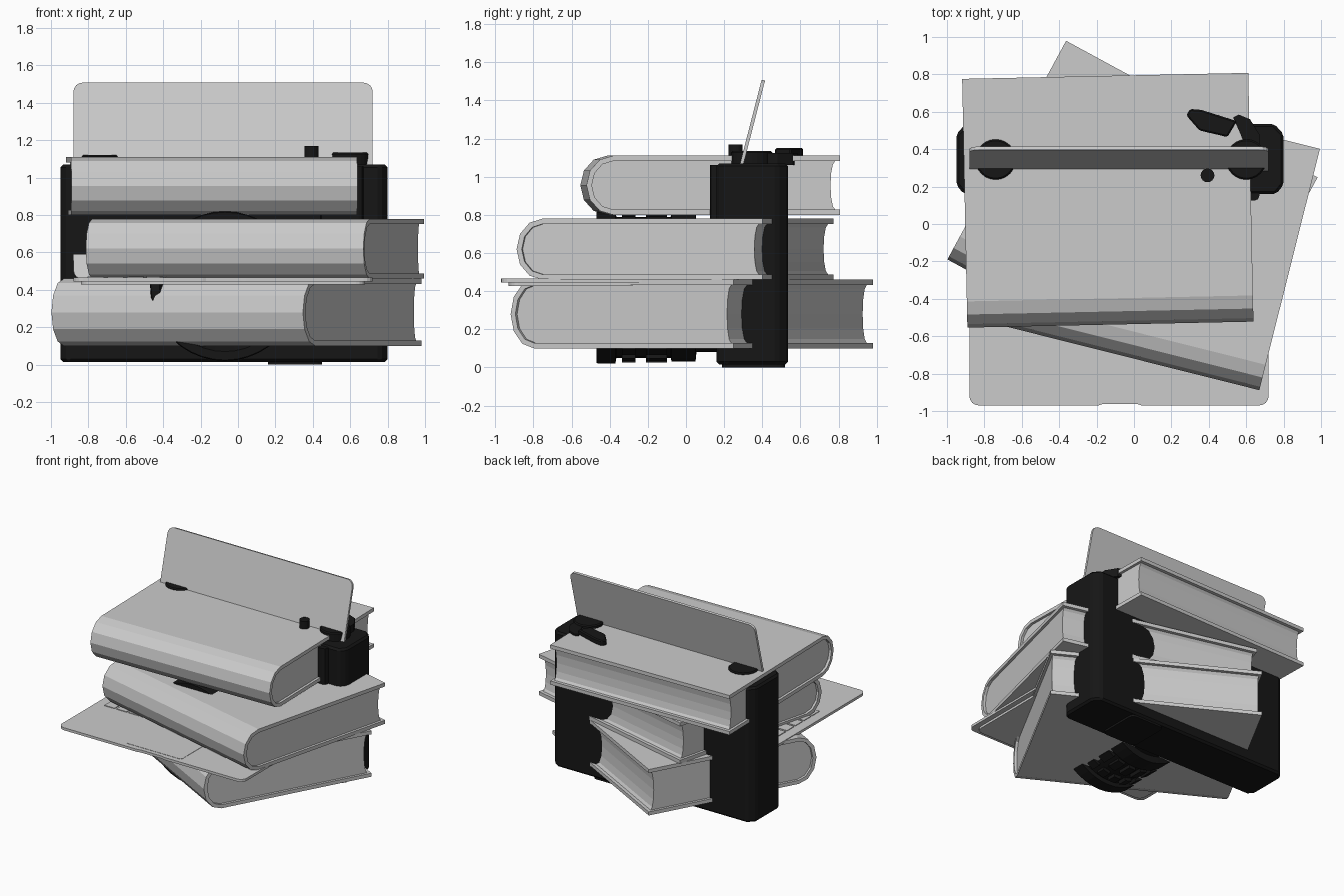
import bpy, bmesh
from math import sin, cos, pi, radians, atan2
from mathutils import Matrix

if "Cube" in bpy.data.objects:
    bpy.data.objects.remove(bpy.data.objects["Cube"])

black = bpy.data.materials.new("black")
black.diffuse_color = (0.008, 0.008, 0.008, 1)
black.use_nodes = True
black.node_tree.nodes["Principled BSDF"].inputs["Base Color"].default_value = black.diffuse_color


def finish(name, bm, mat=None):
    bmesh.ops.recalc_face_normals(bm, faces=bm.faces)
    me = bpy.data.meshes.new(name)
    bm.to_mesh(me)
    bm.free()
    ob = bpy.data.objects.new(name, me)
    bpy.context.collection.objects.link(ob)
    if mat:
        me.materials.append(mat)
    return ob


def prism(name, pts, a, b, axis="z", mat=None, bevel=0):
    """Extrude a 2D outline from a to b along an axis."""
    put = {"x": lambda u, v, w: (w, u, v), "y": lambda u, v, w: (u, w, v),
           "z": lambda u, v, w: (u, v, w)}[axis]
    bm = bmesh.new()
    lo = [bm.verts.new(put(u, v, a)) for u, v in pts]
    hi = [bm.verts.new(put(u, v, b)) for u, v in pts]
    bm.faces.new(lo)
    bm.faces.new(hi[::-1])
    n = len(pts)
    for i in range(n):
        bm.faces.new((lo[i], lo[(i + 1) % n], hi[(i + 1) % n], hi[i]))
    ob = finish(name, bm, mat)
    if bevel:
        m = ob.modifiers.new("bevel", "BEVEL")
        m.width, m.segments, m.limit_method = bevel, 1, "ANGLE"
    return ob


def rounded(x0, x1, y0, y1, r, n=4):
    pts = []
    for k, (cx, cy) in enumerate([(x1 - r, y1 - r), (x0 + r, y1 - r), (x0 + r, y0 + r), (x1 - r, y0 + r)]):
        for i in range(n + 1):
            t = pi / 2 * (k + i / n)
            pts.append((cx + r * cos(t), cy + r * sin(t)))
    return pts


def disc(cx, cy, r, n=24):
    return [(cx + r * cos(2 * pi * i / n), cy + r * sin(2 * pi * i / n)) for i in range(n)]


# Books: C-shaped cover with a faceted spine, and a page block with hollow fore edge
W, D, T = 1.53, 1.33, 0.028


def book(name, x, y, z0, z1, angle):
    h = (z1 - z0) / 2

    def arc(t):
        return [(-D / 2 + 0.14 - (0.14 - t) * sin(pi * i / 6), (h - t) * cos(pi * i / 6)) for i in range(7)]
    outer, inner = arc(0), arc(T)
    cover = [(D / 2, h)] + outer + [(D / 2, -h), (D / 2, -h + T)] + inner[::-1] + [(D / 2, h - T)]
    edge = [(D / 2 - 0.025 - 0.025 * sin(pi * i / 6), (T - h) * cos(pi * i / 6)) for i in range(7)]
    for ob in (prism(name + "_cover", cover, -W / 2, W / 2, "x"),
               prism(name + "_pages", inner + edge, -W / 2 + 0.02, W / 2 - 0.02, "x")):
        ob.location = (x, y, (z0 + z1) / 2)
        ob.rotation_euler.z = radians(angle)


book("bottom_book", -0.008, 0.03, 0.10, 0.46, -28.5)
book("middle_book", 0.09, -0.057, 0.46, 0.78, -14.1)
book("top_book", -0.14, 0.127, 0.80, 1.11, 1.2)

# Laptop: base with thumb notch, trackpad, keys, hinge and tilted screen
base = rounded(-0.88, 0.72, -0.97, 0.14, 0.05)
base[15:15] = [(-0.19, -0.97), (-0.17, -0.963), (0.02, -0.963), (0.04, -0.97)]
prism("laptop_base", base, 0.445, 0.465)
prism("laptop_underside", rounded(-0.84, 0.68, -0.93, 0.12, 0.05), 0.428, 0.446)
prism("trackpad", rounded(-0.32, 0.16, -0.93, -0.6, 0.02), 0.46, 0.467)
bm = bmesh.new()
for r in range(5):
    for c in range(14):
        bmesh.ops.create_cube(bm, size=1, matrix=Matrix.Translation((-0.76 + c * 0.105, -0.46 + r * 0.105, 0.466))
                              @ Matrix.Diagonal((0.088, 0.088, 0.008, 1)))
finish("keyboard_keys", bm)
prism("hinge", disc(0.135, 0.455, 0.014, 12), -0.7, 0.54, "x")
screen = prism("laptop_screen", rounded(-0.88, 0.72, 0, 1.085, 0.05), -0.009, 0.009, "y")
screen.location = (0, 0.135, 0.455)
screen.rotation_euler.x = -atan2(0.27, 1.05)

# Camera body with chamfered ends, front grip and base plate
body = [(-0.95, 0.21), (-0.91, 0.16), (0.76, 0.16), (0.80, 0.21), (0.80, 0.48),
        (0.75, 0.535), (-0.90, 0.535), (-0.95, 0.48)]
prism("camera_body", body, 0.015, 1.07, "z", black, 0.015)
prism("camera_grip", rounded(0.44, 0.67, 0.125, 0.25, 0.025, 2), 0.12, 1.06, "z", black)
prism("camera_base_plate", rounded(0.16, 0.45, 0.19, 0.52, 0.04), 0.0, 0.03, "z", black)

# Camera lens: turned barrel with a recessed front
LX, LZ = -0.07, 0.42
prof = [(0.0, -0.30), (0.20, -0.33), (0.28, -0.36), (0.35, -0.47), (0.395, -0.47), (0.40, -0.46),
        (0.40, -0.37), (0.37, -0.365), (0.37, -0.08), (0.39, -0.075), (0.39, 0.05),
        (0.34, 0.055), (0.34, 0.20), (0.0, 0.20)]
bm = bmesh.new()
vs = [bm.verts.new((r, y, 0)) for r, y in prof]
es = [bm.edges.new(p) for p in zip(vs, vs[1:])]
bmesh.ops.spin(bm, geom=vs + es, cent=(0, 0, 0), axis=(0, 1, 0), angle=2 * pi, steps=40)
bmesh.ops.remove_doubles(bm, verts=bm.verts, dist=1e-4)
bmesh.ops.translate(bm, verts=bm.verts, vec=(LX, 0, LZ))
finish("camera_lens", bm, black)

# Raised knurls around the two focus rings
bm = bmesh.new()
for y, depth in ((-0.30, 0.07), (-0.155, 0.11)):
    for i in range(24):
        m = (Matrix.Translation((LX, y, LZ)) @ Matrix.Rotation(2 * pi * i / 24, 4, "Y")
             @ Matrix.Translation((0, 0, 0.378)) @ Matrix.Diagonal((0.06, depth, 0.03, 1)))
        bmesh.ops.create_cube(bm, size=1, matrix=m)
finish("lens_knurls", bm, black)

# Camera top controls
prism("rewind_dial", disc(-0.74, 0.345, 0.108), 1.05, 1.122, "z", black, 0.008)
prism("speed_dial", disc(0.60, 0.345, 0.108), 1.05, 1.135, "z", black, 0.008)
prism("shutter_button", disc(0.393, 0.26, 0.037, 16), 1.04, 1.17, "z", black)
lever = [(0.28, 0.58), (0.30, 0.615), (0.36, 0.61), (0.55, 0.55), (0.50, 0.465), (0.35, 0.50)]
prism("advance_lever", lever, 1.105, 1.15, "z", black, 0.008)
arm = [(0.53, 0.57), (0.56, 0.585), (0.62, 0.56), (0.67, 0.48), (0.67, 0.40), (0.60, 0.40), (0.57, 0.48)]
prism("lever_arm", arm, 1.06, 1.125, "z", black)
